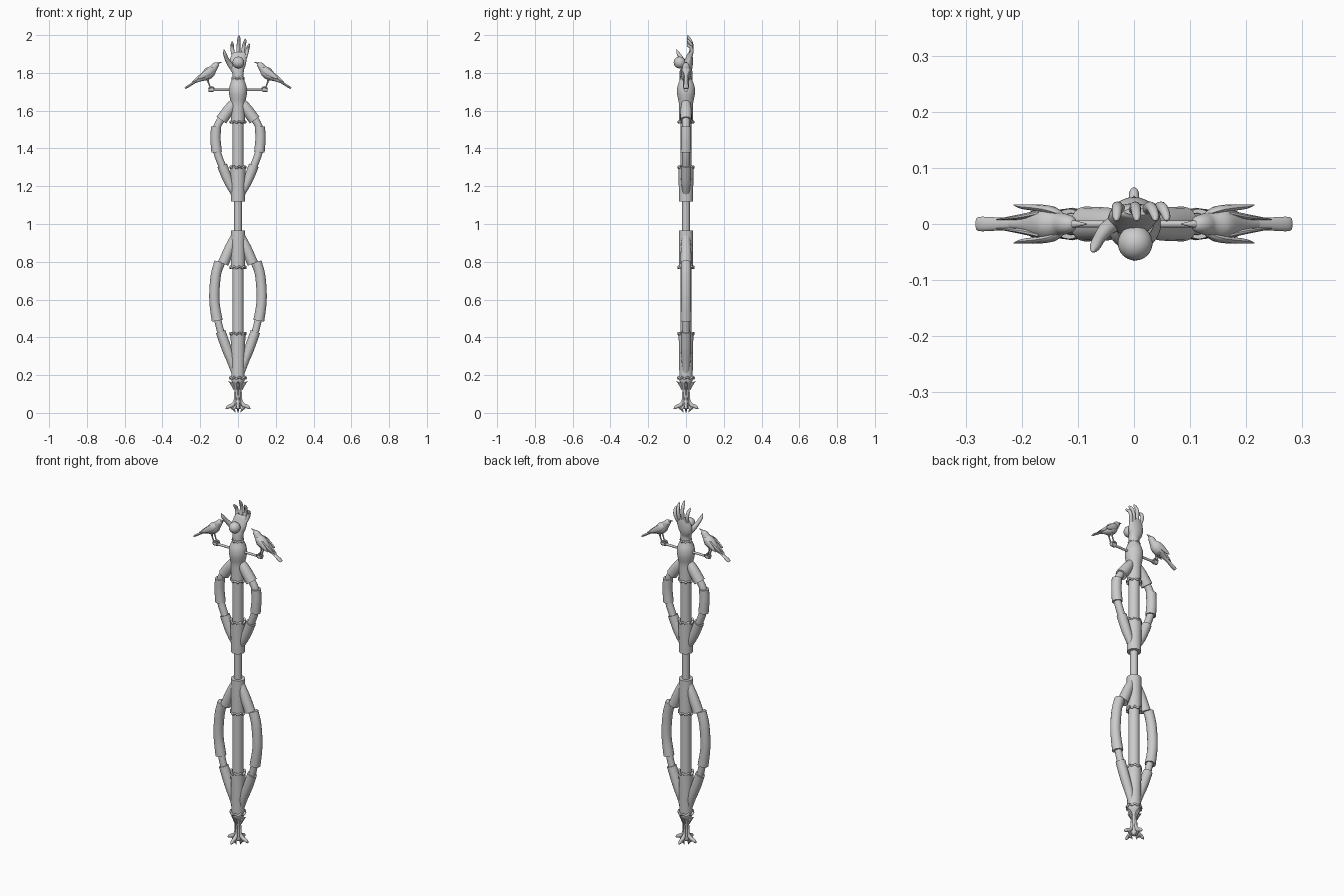
import bpy, bmesh, math
from mathutils import Vector


def finish(ob, name):
    ob.name = name
    bpy.ops.object.select_all(action='DESELECT')
    ob.select_set(True)
    bpy.context.view_layer.objects.active = ob
    bpy.ops.object.shade_smooth_by_angle(angle=math.radians(40))
    return ob


def refine(rings, steps):
    # Catmull-Rom interpolation of (x, y, z, ra, rb)
    v = [Vector(r) for r in rings]
    out = []
    for i in range(len(v) - 1):
        p0, p1, p2, p3 = v[max(i - 1, 0)], v[i], v[i + 1], v[min(i + 2, len(v) - 1)]
        for k in range(steps):
            t = k / steps
            out.append(0.5 * (2 * p1 + (p2 - p0) * t + (2 * p0 - 5 * p1 + 4 * p2 - p3) * t * t
                              + (3 * p1 - p0 - 3 * p2 + p3) * t ** 3))
    return out + [v[-1]]


def tube(name, rings, ref=(0, 1, 0), sides=16, steps=4, flip=1):
    # loft of ellipses: ra along the ref direction, rb across it
    rings = refine([tuple(r) if len(r) == 5 else tuple(r) + (r[3],) for r in rings], steps)
    rings = [Vector((r[0] * flip, r[1], r[2], r[3], r[4])) for r in rings]
    pts = [Vector(r[:3]) for r in rings]
    bm = bmesh.new()
    loops = []
    for i, r in enumerate(rings):
        t = (pts[min(i + 1, len(pts) - 1)] - pts[max(i - 1, 0)]).normalized()
        a = Vector(ref)
        a = (a - t * a.dot(t)).normalized()
        b = t.cross(a)
        loops.append([bm.verts.new(pts[i] + a * math.cos(w) * max(r[3], .0008) + b * math.sin(w) * max(r[4], .0008))
                      for w in (2 * math.pi * k / sides for k in range(sides))])
    for l, m in zip(loops, loops[1:]):
        for k in range(sides):
            j = (k + 1) % sides
            bm.faces.new((l[k], l[j], m[j], m[k]))
    bm.faces.new(loops[0])
    bm.faces.new(loops[-1])
    bmesh.ops.recalc_face_normals(bm, faces=bm.faces)
    me = bpy.data.meshes.new(name)
    bm.to_mesh(me)
    bm.free()
    ob = bpy.data.objects.new(name, me)
    bpy.context.collection.objects.link(ob)
    return finish(ob, name)


def column(name, profile, steps=1):
    return tube(name, [(0, 0, z, r) for z, r in profile], (1, 0, 0), 32, steps)


def collar(name, z, r):
    # ragged binding ring
    bpy.ops.mesh.primitive_torus_add(major_radius=r, minor_radius=0.006, major_segments=48,
                                     minor_segments=10, location=(0, 0, z))
    ob = bpy.context.object
    for v in ob.data.vertices:
        a = math.atan2(v.co.y, v.co.x)
        v.co.z += 0.004 * math.sin(8 * a)
        k = 1 + 0.05 * math.cos(4 * a)
        v.co.x *= k
        v.co.y *= k
    finish(ob, name)


# central shaft
column("core_rod", [(0.17, .02), (1.7, .02)])
column("lower_shaft", [(0.4, .029), (0.79, .029)])
column("lower_shaft_bottom_sleeve", [(0.18, .035), (0.42, .039)])
column("lower_shaft_top_sleeve", [(0.77, .038), (0.965, .038)])
column("upper_shaft", [(1.28, .029), (1.56, .029)])
column("upper_shaft_bottom_sleeve", [(1.12, .037), (1.30, .04)])
column("top_bulb", [(1.54, .037), (1.60, .037), (1.64, .038), (1.675, .045), (1.70, .048),
                    (1.73, .045), (1.76, .034), (1.775, .03)], 4)
for z, r in ((0.185, .039), (0.42, .038), (0.77, .038), (1.30, .038), (1.54, .037), (1.77, .028)):
    collar("collar", z, r)

# curved side limbs: thin bone inside three thicker sleeves
for s in (1, -1):
    tube("lower_limb_bone", [(.03, 0, .91, .019), (.085, 0, .80, .019), (.118, 0, .70, .019), (.122, 0, .58, .019),
                             (.097, 0, .45, .019), (.06, 0, .33, .019), (.015, 0, .21, .019)], flip=s)
    tube("lower_limb_top_sleeve", [(.012, 0, .945, .02), (.045, 0, .87, .027), (.078, 0, .79, .029)], flip=s)
    tube("lower_limb_middle_sleeve", [(.099, 0, .80, .026), (.117, 0, .73, .027), (.125, 0, .64, .027),
                                      (.123, 0, .57, .027), (.11, 0, .488, .029)], flip=s)
    tube("lower_limb_bottom_sleeve", [(.092, 0, .43, .026), (.06, 0, .34, .026), (.03, 0, .26, .022),
                                      (.012, 0, .19, .014)], flip=s)
    tube("upper_limb_bone", [(.03, 0, 1.63, .019), (.085, 0, 1.56, .02), (.114, 0, 1.50, .02), (.114, 0, 1.40, .02),
                             (.085, 0, 1.31, .02), (.02, 0, 1.16, .016)], flip=s)
    tube("upper_limb_top_sleeve", [(.012, 0, 1.655, .02), (.045, 0, 1.61, .029), (.088, 0, 1.55, .031)], flip=s)
    tube("upper_limb_middle_sleeve", [(.116, 0, 1.515, .027), (.119, 0, 1.45, .027), (.113, 0, 1.38, .028)], flip=s)
    tube("upper_limb_bottom_sleeve", [(.084, 0, 1.31, .027), (.052, 0, 1.23, .025), (.024, 0, 1.17, .019),
                                      (.01, 0, 1.135, .012)], flip=s)

# clawed foot with four toes
column("foot_stem", [(0.185, .036), (0.165, .033), (0.14, .02), (0.10, .015), (0.06, .017), (0.03, .018), (.02, .01)], 4)
for i in range(4):
    c, s = round(math.cos(i * math.pi / 2)), round(math.sin(i * math.pi / 2))

    def spin(rows):
        return [(d * c, d * s, z, a, b) for d, z, a, b in rows]
    tube("foot_toe", spin([(.01, .15, .006, .008), (.014, .10, .006, .007), (.016, .06, .008, .009),
                           (.032, .04, .011, .011), (.048, .034, .009, .01), (.058, .027, .008, .008),
                           (.065, .02, .001, .001)]), (-s, c, 0), 10)
    tube("foot_claw", spin([(.035, .03, .008, .008), (.022, .018, .006, .006), (.014, .001, .001, .001)]),
         (-s, c, 0), 8)
    tube("foot_spur", spin([(.016, .125, .008, .008), (.03, .15, .009, .008), (.05, .168, .001, .001)]),
         (-s, c, 0), 8)

# open hand holding a ball
tube("palm", [(0, 0, 1.765, .028, .028), (0, 0, 1.80, .03, .026), (-.004, .008, 1.835, .042, .027),
              (.002, .016, 1.87, .043, .021), (.008, .021, 1.90, .036, .013), (.009, .022, 1.91, .026, .006)], (1, 0, 0), 20)
for name, bx, mx, tx, tz in (("index_finger", -.021, -.029, -.031, 1.968), ("middle_finger", .001, .002, .005, 2.0),
                             ("ring_finger", .022, .028, .038, 1.982), ("little_finger", .037, .047, .058, 1.957)):
    h = tz - 1.88
    tube(name, [(bx, .02, 1.88, .011), (mx, .03, 1.88 + h * .42, .01), (.5 * mx + .5 * tx, .026, 1.88 + h * .7, .009),
                (tx, .012, tz - .012, .007), (tx, .006, tz, .001)], (1, 0, 0), 12)
tube("thumb", [(-.025, .005, 1.82, .015), (-.046, -.006, 1.85, .014), (-.061, -.024, 1.877, .011),
               (-.07, -.041, 1.903, .009), (-.074, -.05, 1.925, .001)], (1, 0, 0), 12)
bpy.ops.mesh.primitive_uv_sphere_add(segments=32, ring_count=16, radius=.031, location=(.002, -.034, 1.855))
finish(bpy.context.object, "ball")

# perch bar with birds facing inward
tube("perch_bar", [(-.14, 0, 1.71, .0065), (.14, 0, 1.71, .0065)], (0, 1, 0), 12, 1)
for s in (1, -1):
    bpy.ops.mesh.primitive_cylinder_add(vertices=12, radius=.012, depth=.026, location=(.142 * s, 0, 1.711),
                                        rotation=(0, math.pi / 2, 0))
    finish(bpy.context.object, "perch_end")
    tube("bird_body", [(.103, 0, 1.848, .004), (.109, 0, 1.845, .013), (.121, 0, 1.837, .018), (.132, 0, 1.822, .021),
                       (.15, 0, 1.803, .029, .03), (.172, 0, 1.785, .027, .026), (.20, 0, 1.768, .015, .014),
                       (.225, 0, 1.752, .008, .006)], flip=s)
    tube("bird_beak", [(.113, 0, 1.846, .009), (.1, 0, 1.854, .005), (.084, 0, 1.857, .001)], sides=10, flip=s)
    tube("bird_tail", [(.185, 0, 1.778, .01, .009), (.23, 0, 1.75, .011, .006), (.27, 0, 1.725, .013, .006),
                       (.28, 0, 1.718, .011, .004)], sides=12, flip=s)
    for y in (1, -1):
        tube("bird_wing", [(.128, .017 * y, 1.823, .003, .006), (.148, .025 * y, 1.81, .007, .017),
                           (.175, .029 * y, 1.793, .006, .015), (.20, .031 * y, 1.777, .004, .009),
                           (.214, .034 * y, 1.768, .001)], sides=12, flip=s)
        tube("bird_wing_tip", [(.165, .02 * y, 1.805, .006, .012), (.20, .013 * y, 1.782, .005, .01),
                               (.245, .008 * y, 1.75, .001)], sides=10, flip=s)
        tube("bird_leg", [(.162, .012 * y, 1.775, .008), (.157, .012 * y, 1.75, .004), (.146, .011 * y, 1.722, .004)],
             sides=8, flip=s)
        tube("bird_foot", [(.156, .01 * y, 1.716, .003), (.145, .01 * y, 1.724, .005), (.13, .01 * y, 1.722, .004),
                           (.126, .01 * y, 1.71, .001)], sides=8, flip=s)
